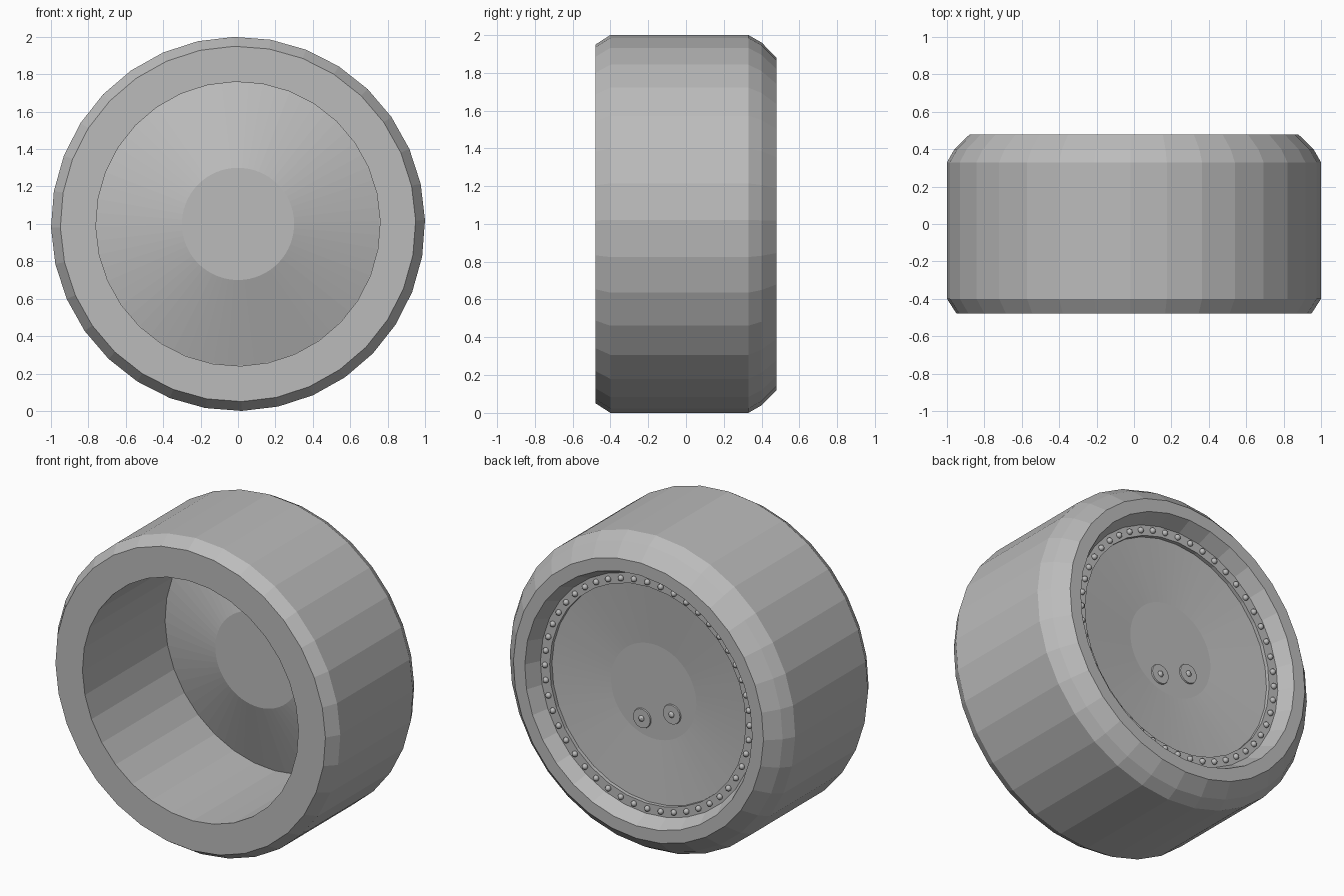
import bpy, bmesh
from math import pi, sin, cos
from mathutils import Matrix, Vector

cube = bpy.data.objects.get("Cube")
if cube:
    bpy.data.objects.remove(cube)

grey = bpy.data.materials.new("wheel_grey")
grey.use_nodes = True
colour = (0.5, 0.5, 0.5, 1)
grey.diffuse_color = colour
grey.node_tree.nodes["Principled BSDF"].inputs["Base Color"].default_value = colour

CENTRE = Vector((0, 0, 1))


def finish(name, bm):
    bmesh.ops.recalc_face_normals(bm, faces=bm.faces)
    mesh = bpy.data.meshes.new(name)
    bm.to_mesh(mesh)
    bm.free()
    mesh.materials.append(grey)
    obj = bpy.data.objects.new(name, mesh)
    obj.location = CENTRE
    bpy.context.collection.objects.link(obj)
    return obj


def lathe(name, profile, sides, closed=False):
    """Turn (radius, y) points around the y axis."""
    bm = bmesh.new()
    verts = [bm.verts.new((r * cos(0.02), y, r * sin(0.02))) for r, y in profile]
    pairs = list(zip(verts, verts[1:]))
    if closed:
        pairs.append((verts[-1], verts[0]))
    edges = [bm.edges.new(p) for p in pairs]
    bmesh.ops.spin(bm, geom=verts + edges, axis=(0, 1, 0), cent=(0, 0, 0),
                   angle=2 * pi, steps=sides, use_merge=True)
    bmesh.ops.remove_doubles(bm, verts=bm.verts, dist=0.0005)
    return finish(name, bm)


# Tyre: bevelled barrel, open front cavity, and sloping lip at the back
lathe("tyre", [(0.76, -0.478), (0.95, -0.478), (1, -0.4), (1, 0.33), (0.96, 0.4),
               (0.88, 0.478), (0.8, 0.478), (0.755, 0.385), (0.69, 0.385),
               (0.69, 0.352), (0.76, 0.352)], 32, closed=True)

# Dished wheel disc, with a flat hub on each side
lathe("wheel_disc", [(0, 0.2), (0.3, 0.2), (0.758, 0.352), (0.695, 0.362),
                     (0.3, 0.325), (0, 0.325)], 64)

# Ring of rivets around the back rim
bm = bmesh.new()
COUNT = 48
for i in range(COUNT):
    a = 2 * pi * i / COUNT
    spot = Matrix.Translation((0.72 * cos(a), 0.389, 0.72 * sin(a)))
    bmesh.ops.create_uvsphere(bm, u_segments=10, v_segments=8, radius=0.018, matrix=spot)
rivets = finish("rim_rivets", bm)
rivets.data.polygons.foreach_set("use_smooth", [True] * len(rivets.data.polygons))

# Two shallow bolt plates with domed centres on the back hub
for n, (x, z) in enumerate([(0.08, -0.19), (-0.13, -0.11)], 1):
    bm = bmesh.new()
    bmesh.ops.create_cone(bm, cap_ends=True, segments=24, radius1=0.065, radius2=0.06,
                          depth=0.016,
                          matrix=Matrix.Translation((x, 0.325, z)) @ Matrix.Rotation(-pi / 2, 4, 'X'))
    bmesh.ops.create_uvsphere(bm, u_segments=12, v_segments=8, radius=0.02,
                              matrix=Matrix.Translation((x, 0.328, z)))
    finish(f"hub_bolt_{n}", bm)
